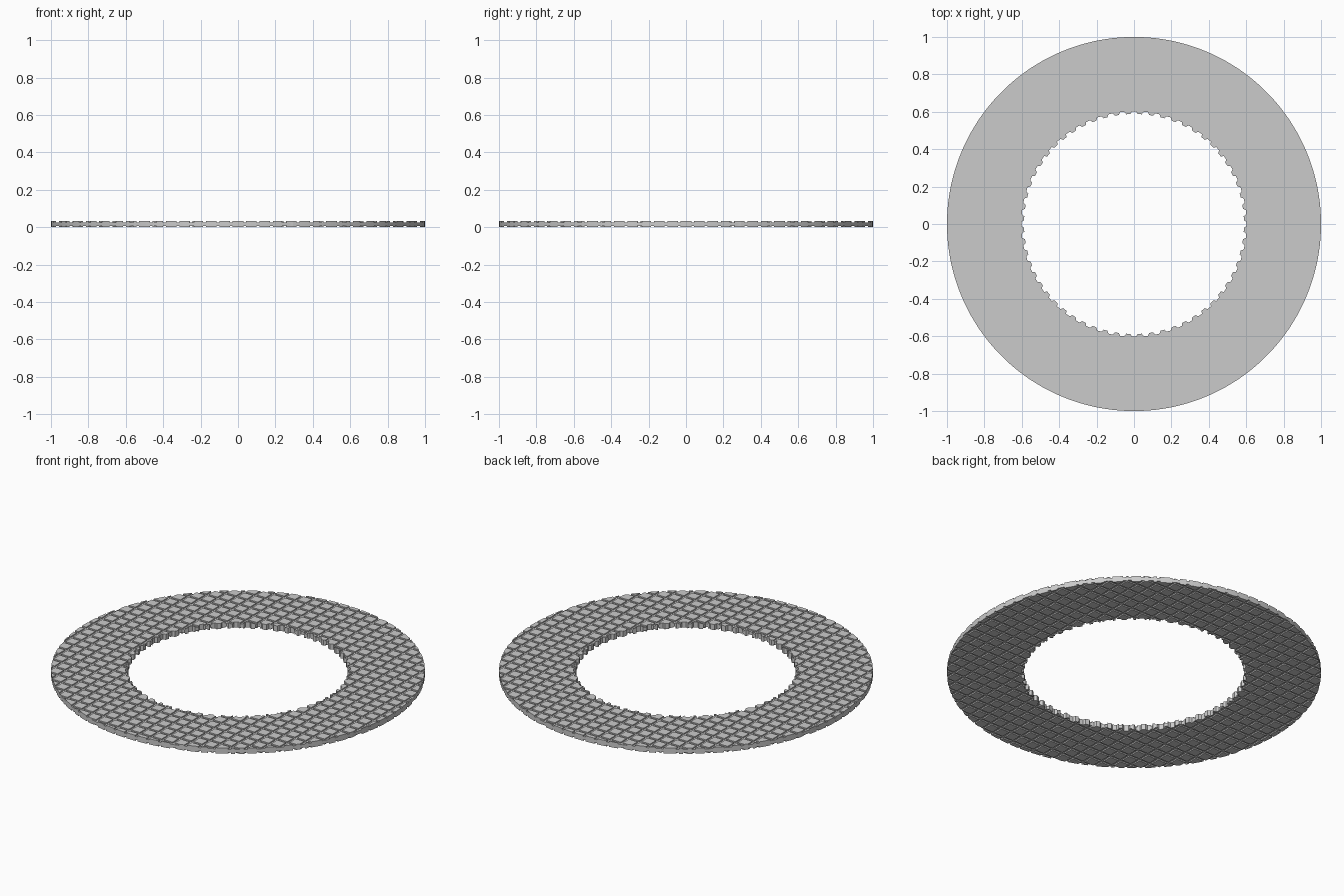
import bpy, bmesh, math

if "Cube" in bpy.data.objects:
    bpy.data.objects.remove(bpy.data.objects["Cube"])

T = 0.033          # plate thickness
R_OUT = 1.0
R_ROOT, R_TIP = 0.602, 0.588   # inner teeth
TEETH = 60
PITCH, GROOVE_W, GROOVE_D = 2 / 28, 0.015, 0.007


def mesh_object(name, bm):
    bmesh.ops.recalc_face_normals(bm, faces=bm.faces)
    me = bpy.data.meshes.new(name)
    bm.to_mesh(me)
    bm.free()
    ob = bpy.data.objects.new(name, me)
    bpy.context.collection.objects.link(ob)
    return ob


# Flat ring with a toothed bore
bm = bmesh.new()
steps = TEETH * 4
outer, inner = [], []
for i in range(steps):
    a = 2 * math.pi * (i - 0.5) / steps
    # four points per tooth: two on the root, two on the tip
    k = i % 4
    r = R_ROOT if k in (0, 1) else R_TIP
    shift = (0.22 if k in (0, 2) else -0.22) * 2 * math.pi / steps
    b = a - shift
    inner.append((r * math.cos(b), r * math.sin(b)))
    outer.append((R_OUT * math.cos(a), R_OUT * math.sin(a)))
rings = [[bm.verts.new((x, y, z)) for x, y in pts]
         for pts, z in ((outer, 0), (outer, T), (inner, T), (inner, 0))]
for j in range(4):
    p, q = rings[j], rings[(j + 1) % 4]
    for i in range(steps):
        n = (i + 1) % steps
        bm.faces.new((p[i], p[n], q[n], q[i]))
plate = mesh_object("friction_plate", bm)


# Waffle grooves on both faces, one cutter per direction
def groove_bars(name, along_x):
    bm = bmesh.new()
    for i in range(-14, 14):
        c = (i + 0.5) * PITCH
        for z in (0, T):
            res = bmesh.ops.create_cube(bm, size=1)
            for v in res["verts"]:
                u, w = v.co.x * 2.4, c + v.co.y * GROOVE_W
                v.co = (u, w, z + v.co.z * 2 * GROOVE_D) if along_x else \
                       (w, u, z + v.co.z * 2 * GROOVE_D)
    ob = mesh_object(name, bm)
    ob.hide_render = True
    return ob


cutters = [groove_bars("groove_cutter_x", True), groove_bars("groove_cutter_y", False)]
for c in cutters:
    m = plate.modifiers.new("grooves", "BOOLEAN")
    m.operation, m.solver, m.object = "DIFFERENCE", "MANIFOLD", c

# Apply the grooves and remove the cutters
bpy.context.view_layer.objects.active = plate
plate.select_set(True)
for m in list(plate.modifiers):
    bpy.ops.object.modifier_apply(modifier=m.name)
for c in cutters:
    bpy.data.objects.remove(c)
bpy.ops.object.shade_smooth_by_angle(angle=math.radians(25))
